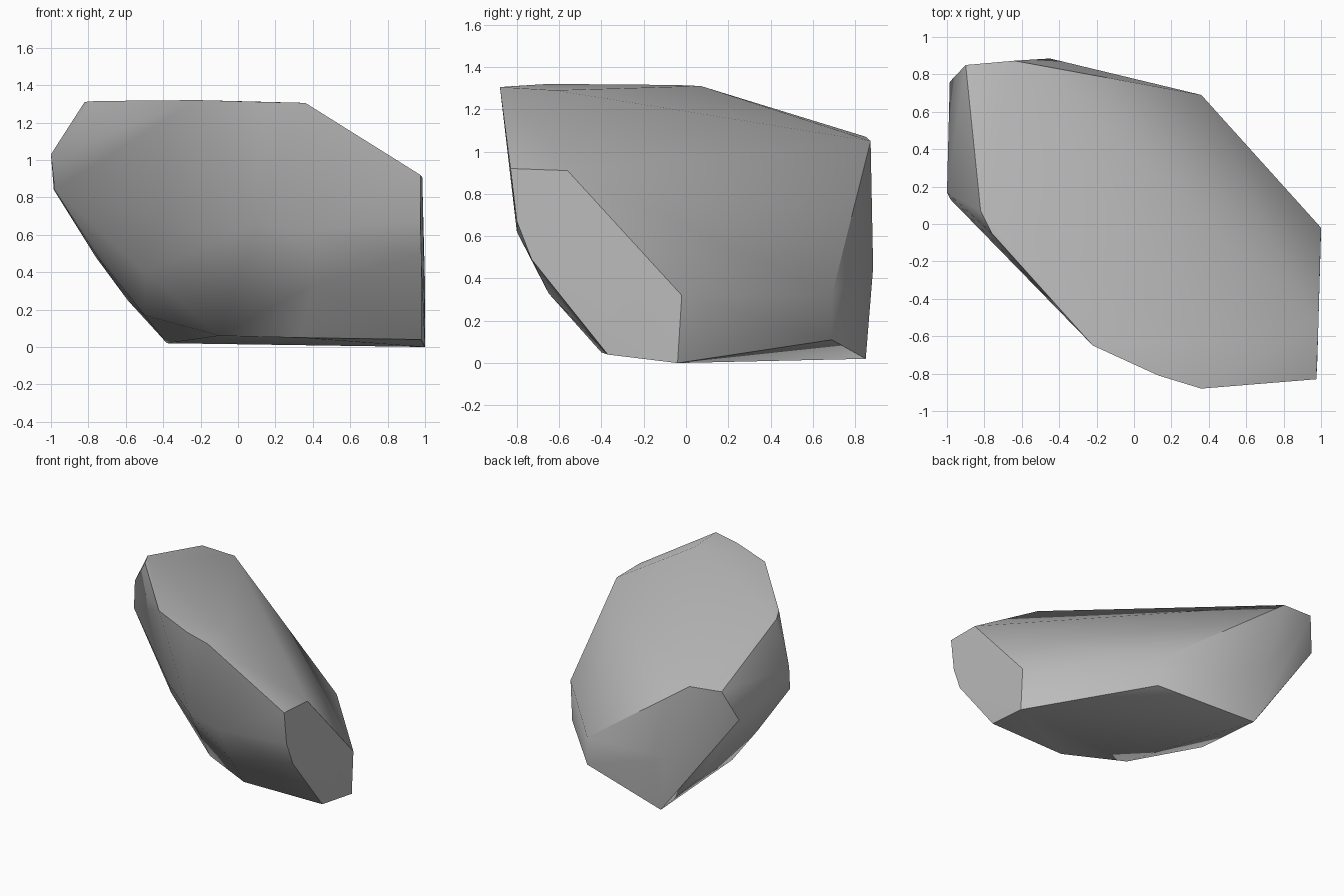
import bpy, bmesh, math

cube = bpy.data.objects.get("Cube")
if cube:
    bpy.data.objects.remove(cube)

stone = bpy.data.materials.new("grey_stone")
stone.use_nodes = True
grey = (0.5, 0.5, 0.5, 1)
stone.diffuse_color = grey
stone.node_tree.nodes["Principled BSDF"].inputs["Base Color"].default_value = grey

# Corner points of the boulder, grouped by facet
end_facet = [(.975, -.83, .92), (.985, -.56, .91), (1, -.02, .32), (1, -.04, 0),
             (.98, -.37, .04), (.98, -.73, .49), (.975, -.8, .67)]
top_rim = [(.36, -.88, 1.305), (.36, -.62, 1.29), (.13, -.81, 1.31),
           (-.22, -.65, 1.32), (-.76, -.05, 1.315), (-.82, .07, 1.31)]
back_facet = [(.36, .69, .32), (.36, .69, .11), (-.38, .85, .02), (-.45, .885, .45),
              (-.64, .873, 1.05), (-.9, .85, 1.07), (-.985, .76, .84)]
side_facet = [(-1, .17, 1.03), (-.98, .13, .84), (-.76, .65, .48), (-.59, .7, .25)]
belly = [(.4, -.8, .62), (.1, -.74, .65), (-.3, -.42, .65), (.4, -.65, .33),
         (.33, -.4, .05), (-.1, -.2, .06), (-.5, -.1, .4), (-.5, .15, .17),
         (-.75, .2, .48)]

# Wrap the corners in a convex skin
bm = bmesh.new()
for corner in end_facet + top_rim + back_facet + side_facet + belly:
    bm.verts.new(corner)
hull = bmesh.ops.convex_hull(bm, input=bm.verts)
loose = [v for v in bm.verts if not v.link_faces]
bmesh.ops.delete(bm, geom=loose, context="VERTS")
bmesh.ops.dissolve_limit(bm, angle_limit=math.radians(2), verts=bm.verts, edges=bm.edges)
bmesh.ops.recalc_face_normals(bm, faces=bm.faces)
mesh = bpy.data.meshes.new("boulder")
bm.to_mesh(mesh)
bm.free()
mesh.materials.append(stone)

# Soft belly and top, crisp facet edges
boulder = bpy.data.objects.new("boulder", mesh)
bpy.context.collection.objects.link(boulder)
bpy.context.view_layer.objects.active = boulder
boulder.select_set(True)
bpy.ops.object.shade_smooth_by_angle(angle=math.radians(35))
